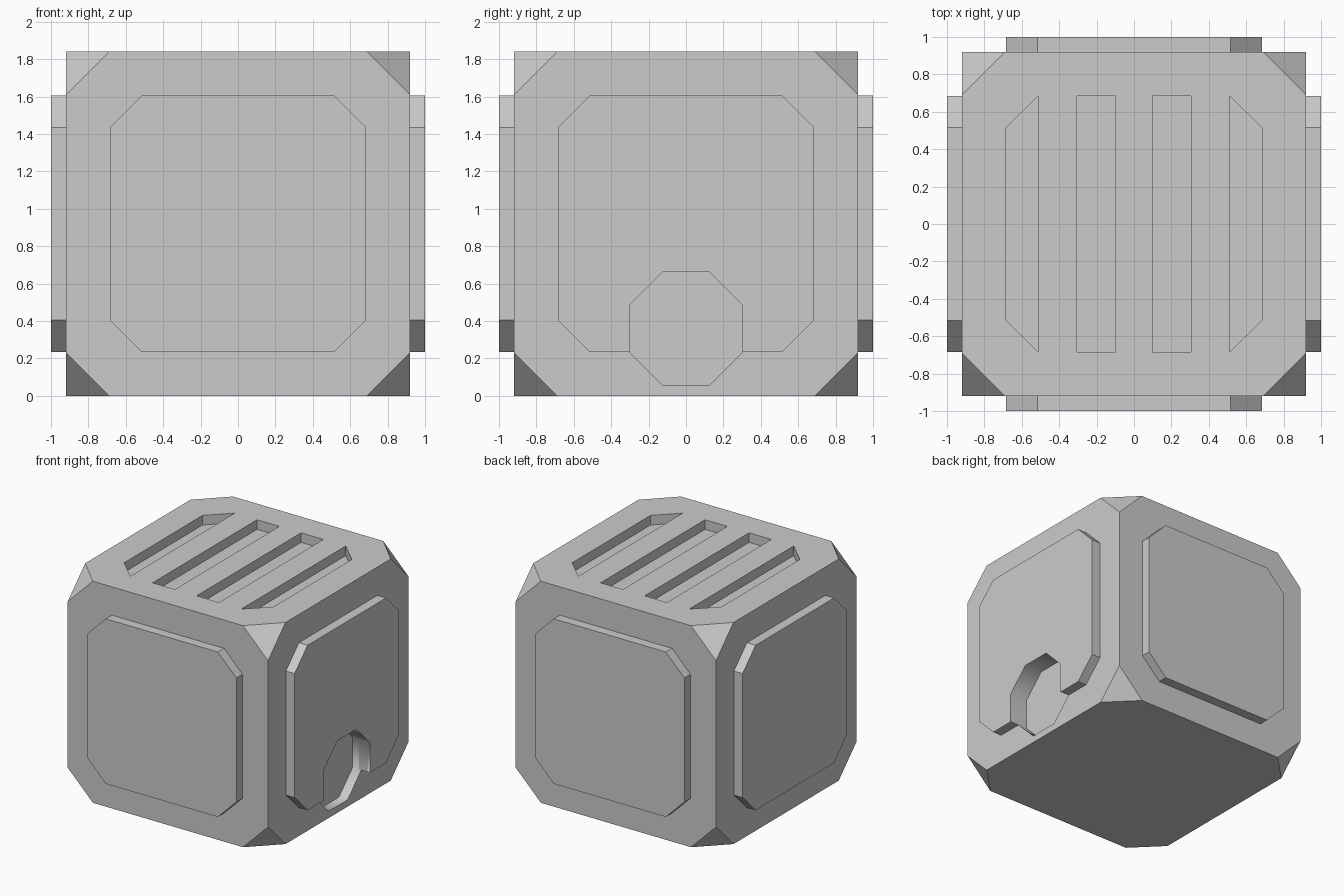
import bpy, bmesh
from math import radians
from itertools import product
from mathutils import Matrix

if "Cube" in bpy.data.objects:
    bpy.data.objects.remove(bpy.data.objects["Cube"])

H = 0.92             # half size of the cube body
OUT = 1.0            # outer face of the side panels
P, C = 0.685, 0.17   # panel half size and corner chamfer
DEPTH = 0.08         # slot depth


def make_object(name, bm):
    bmesh.ops.recalc_face_normals(bm, faces=bm.faces[:])
    mesh = bpy.data.meshes.new(name)
    bm.to_mesh(mesh)
    bm.free()
    obj = bpy.data.objects.new(name, mesh)
    bpy.context.collection.objects.link(obj)
    return obj


def prism(name, outline, low, high, matrix, smooth_sides=False):
    """Extrude a 2D outline from low to high along local z."""
    bm = bmesh.new()
    rings = [[bm.verts.new(matrix @ Matrix.Translation((u, v, d)).translation)
              for u, v in outline] for d in (low, high)]
    for ring in rings:
        bm.faces.new(ring)
    n = len(outline)
    for i in range(n):
        j = (i + 1) % n
        side = bm.faces.new((rings[0][i], rings[0][j], rings[1][j], rings[1][i]))
        side.smooth = smooth_sides
    return make_object(name, bm)


def octagon(h, c, v0=0.0):
    k = h - c
    pts = [(h, -k), (h, k), (k, h), (-k, h), (-h, k), (-h, -k), (-k, -h), (k, -h)]
    return [(u, v + v0) for u, v in pts]


def cut(obj, cutters):
    for cutter in cutters:
        mod = obj.modifiers.new("cut", 'BOOLEAN')
        mod.operation = 'DIFFERENCE'
        mod.solver = 'EXACT'
        mod.object = cutter
    deps = bpy.context.evaluated_depsgraph_get()
    mesh = bpy.data.meshes.new_from_object(obj.evaluated_get(deps))
    obj.modifiers.clear()
    obj.data = mesh


# Cube body with its eight corners cut off
bm = bmesh.new()
for sx, sy, sz in product((-1, 1), repeat=3):
    for axis in range(3):
        p = [sx * H, sy * H, sz * H]
        p[axis] *= 0.75
        p[2] += H
        bm.verts.new(p)
bmesh.ops.convex_hull(bm, input=bm.verts[:])
bmesh.ops.dissolve_limit(bm, angle_limit=radians(1), verts=bm.verts[:], edges=bm.edges[:])
body = make_object("cube_body", bm)

# Raised octagonal panels on the four sides, sunk slightly into the body
panels = {}
for i, side in enumerate(("front", "right", "back", "left")):
    face = (Matrix.Translation((0, 0, H)) @ Matrix.Rotation(radians(90 * i), 4, 'Z')
            @ Matrix.Rotation(radians(90), 4, 'X'))
    panels[side] = prism(side + "_panel", octagon(P, C), H - 0.02, OUT, face)

# Four slots in the top, mirrored in x
cutters = []
outer_slot = [(0.51, -P), (P, -P + C), (P, P - C), (0.51, P)]
inner_slot = [(0.10, -P), (0.305, -P), (0.305, P), (0.10, P)]
for s in (-1, 1):
    for outline in (outer_slot, inner_slot):
        cutters.append(prism("slot_cutter", [(s * u, v) for u, v in outline],
                             2 * H - DEPTH, 2 * H + 0.1, Matrix()))

# Octagonal recess low on the right side, through the panel into the body
face = (Matrix.Translation((0, 0, H)) @ Matrix.Rotation(radians(90), 4, 'Z')
        @ Matrix.Rotation(radians(90), 4, 'X'))
hole = prism("recess_cutter", octagon(0.303, 0.178, -0.56), 0.84, 1.1, face, True)

cut(body, cutters + [hole])
cut(panels["right"], [hole])
for cutter in cutters + [hole]:
    bpy.data.objects.remove(cutter)
